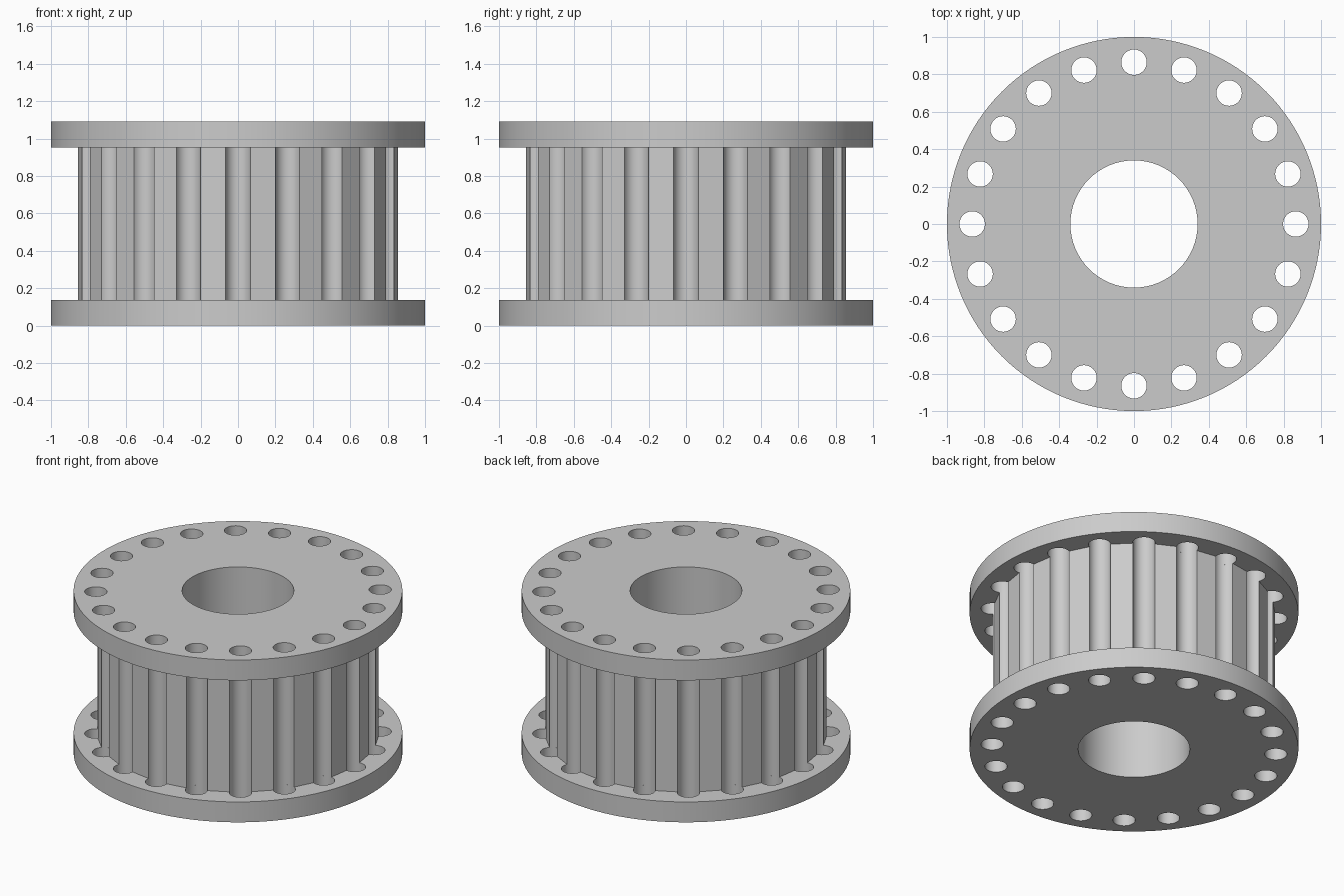
import bpy
import bmesh
from math import cos, sin, pi, radians

cube = bpy.data.objects.get("Cube")
if cube:
    bpy.data.objects.remove(cube, do_unlink=True)

HOLES = 20
PITCH_R = 0.865     # radius of the ring of holes
HOLE_R = 0.068
BORE_R = 0.34
HEIGHT = 1.09
FLANGE = 0.137      # flange thickness

grey = bpy.data.materials.new("plain grey")
grey.use_nodes = True
colour = (0.6, 0.6, 0.6, 1)
grey.diffuse_color = colour
grey.node_tree.nodes["Principled BSDF"].inputs["Base Color"].default_value = colour


def arc(cx, cy, r, start, end, steps):
    return [(cx + r * cos(start + (end - start) * i / steps),
             cy + r * sin(start + (end - start) * i / steps))
            for i in range(steps + 1)]


def circle(cx, cy, r, steps):
    return arc(cx, cy, r, 0, 2 * pi, steps)[:-1]


def plate(name, loops, z0, z1):
    """Fill an outline with holes and extrude it upwards."""
    bm = bmesh.new()
    edges = []
    for loop in loops:
        verts = [bm.verts.new((x, y, z0)) for x, y in loop]
        edges += [bm.edges.new((verts[i - 1], v)) for i, v in enumerate(verts)]
    bmesh.ops.triangle_fill(bm, edges=edges, use_beauty=True, normal=(0, 0, 1))
    result = bmesh.ops.extrude_face_region(bm, geom=bm.faces[:])
    top = [g for g in result["geom"] if isinstance(g, bmesh.types.BMVert)]
    bmesh.ops.translate(bm, verts=top, vec=(0, 0, z1 - z0))
    bmesh.ops.recalc_face_normals(bm, faces=bm.faces[:])
    mesh = bpy.data.meshes.new(name)
    bm.to_mesh(mesh)
    bm.free()
    mesh.materials.append(grey)
    obj = bpy.data.objects.new(name, mesh)
    bpy.context.collection.objects.link(obj)
    bpy.ops.object.select_all(action='DESELECT')
    obj.select_set(True)
    bpy.context.view_layer.objects.active = obj
    bpy.ops.object.shade_smooth_by_angle(angle=radians(30))
    return obj


bore = circle(0, 0, BORE_R, 64)
angles = [2 * pi * i / HOLES for i in range(HOLES)]
centres = [(PITCH_R * cos(a), PITCH_R * sin(a)) for a in angles]

# Flanges: round discs with a bore and a ring of through holes
flange_loops = [circle(0, 0, 1, 128), bore]
flange_loops += [circle(x, y, HOLE_R, 32) for x, y in centres]
plate("bottom_flange", flange_loops, 0, FLANGE)
plate("top_flange", flange_loops, HEIGHT - FLANGE, HEIGHT)

# Drum: flat-sided core whose corners are scooped out in line with the holes
half = pi / 2 - pi / HOLES
outline = []
for a, (x, y) in zip(angles, centres):
    outline += arc(x, y, HOLE_R, a + pi + half, a + pi - half, 14)
plate("grooved_drum", [outline, bore], FLANGE, HEIGHT - FLANGE)
